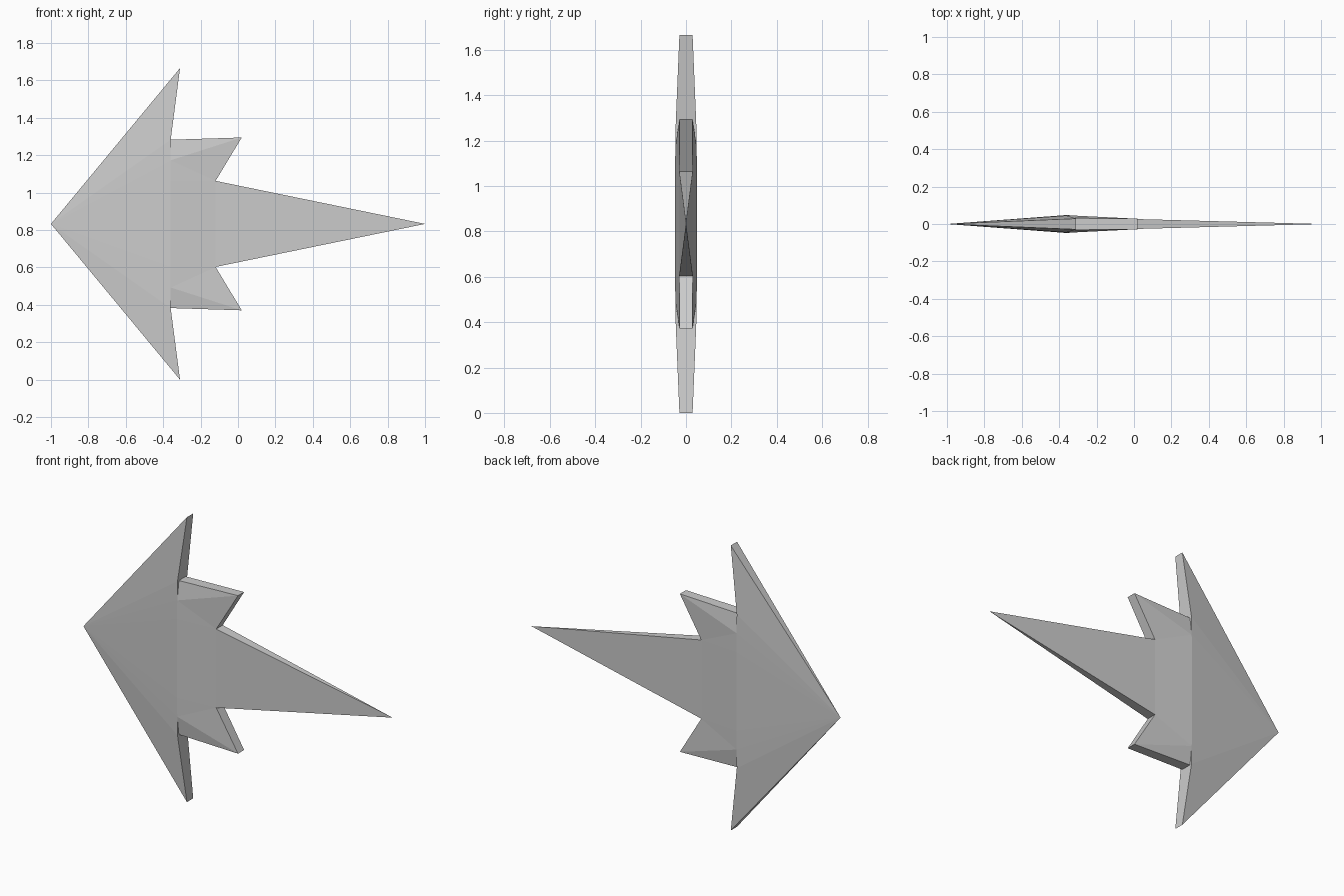
import bpy, bmesh

if "Cube" in bpy.data.objects:
    bpy.data.objects.remove(bpy.data.objects["Cube"])

MID_Z = 0.833  # height of the symmetry line

# Quarter-model points: x, half thickness, height above the symmetry line
P = {
    "nose": (-1.0, 0, 0),
    "wing_tip": (-0.31, 0.029, 0.833),
    "wing_root": (-0.36, 0.045, 0.45),
    "step": (-0.36, 0.047, 0.34),
    "ridge": (-0.36, 0.048, 0.23),
    "ridge_mid": (-0.36, 0.048, 0),
    "fin_root": (-0.36, 0.032, 0.45),
    "fin_tip": (0.02, 0.028, 0.462),
    "crotch": (-0.12, 0.03, 0.23),
    "crotch_mid": (-0.12, 0.03, 0),
    "spike_tip": (1.0, 0, 0),
}


def quarter_part(name, panels, rim):
    """Side panels plus a rim back to the centre plane, mirrored in y and z."""
    bm = bmesh.new()
    for panel in panels:
        bm.faces.new([bm.verts.new((x, -y, z)) for x, y, z in (P[k] for k in panel)])
    for a, b in zip(rim, rim[1:]):
        pts = [(P[a][0], -P[a][1], P[a][2]), (P[b][0], -P[b][1], P[b][2]),
               (P[b][0], 0, P[b][2]), (P[a][0], 0, P[a][2])]
        pts = list(dict.fromkeys(pts))
        if len(pts) > 2:
            bm.faces.new([bm.verts.new(p) for p in pts])
    bmesh.ops.remove_doubles(bm, verts=bm.verts, dist=1e-5)
    bmesh.ops.recalc_face_normals(bm, faces=bm.faces)
    bm.faces.ensure_lookup_table()
    bm.normal_update()
    if bm.faces[0].normal.y > 0:
        bmesh.ops.reverse_faces(bm, faces=bm.faces)
    mesh = bpy.data.meshes.new(name)
    bm.to_mesh(mesh)
    bm.free()
    ob = bpy.data.objects.new(name, mesh)
    bpy.context.collection.objects.link(ob)
    ob.location.z = MID_Z
    mirror = ob.modifiers.new("mirror", "MIRROR")
    mirror.use_axis = (False, True, True)
    mirror.merge_threshold = 0.0005


# Swept arrow head, with the small step down to the fins
quarter_part("arrow_head",
             [("nose", "ridge_mid", "ridge"),
              ("nose", "ridge", "step"),
              ("nose", "step", "wing_root"),
              ("nose", "wing_root", "wing_tip"),
              ("wing_root", "step", "fin_root")],
             ["nose", "wing_tip", "wing_root"])

# Tail: centre block, fins and long tapering spike
quarter_part("tail_spike",
             [("ridge_mid", "crotch_mid", "crotch", "ridge"),
              ("crotch_mid", "spike_tip", "crotch"),
              ("ridge", "crotch", "step"),
              ("step", "crotch", "fin_tip"),
              ("step", "fin_tip", "fin_root")],
             ["fin_root", "fin_tip", "crotch", "spike_tip"])
